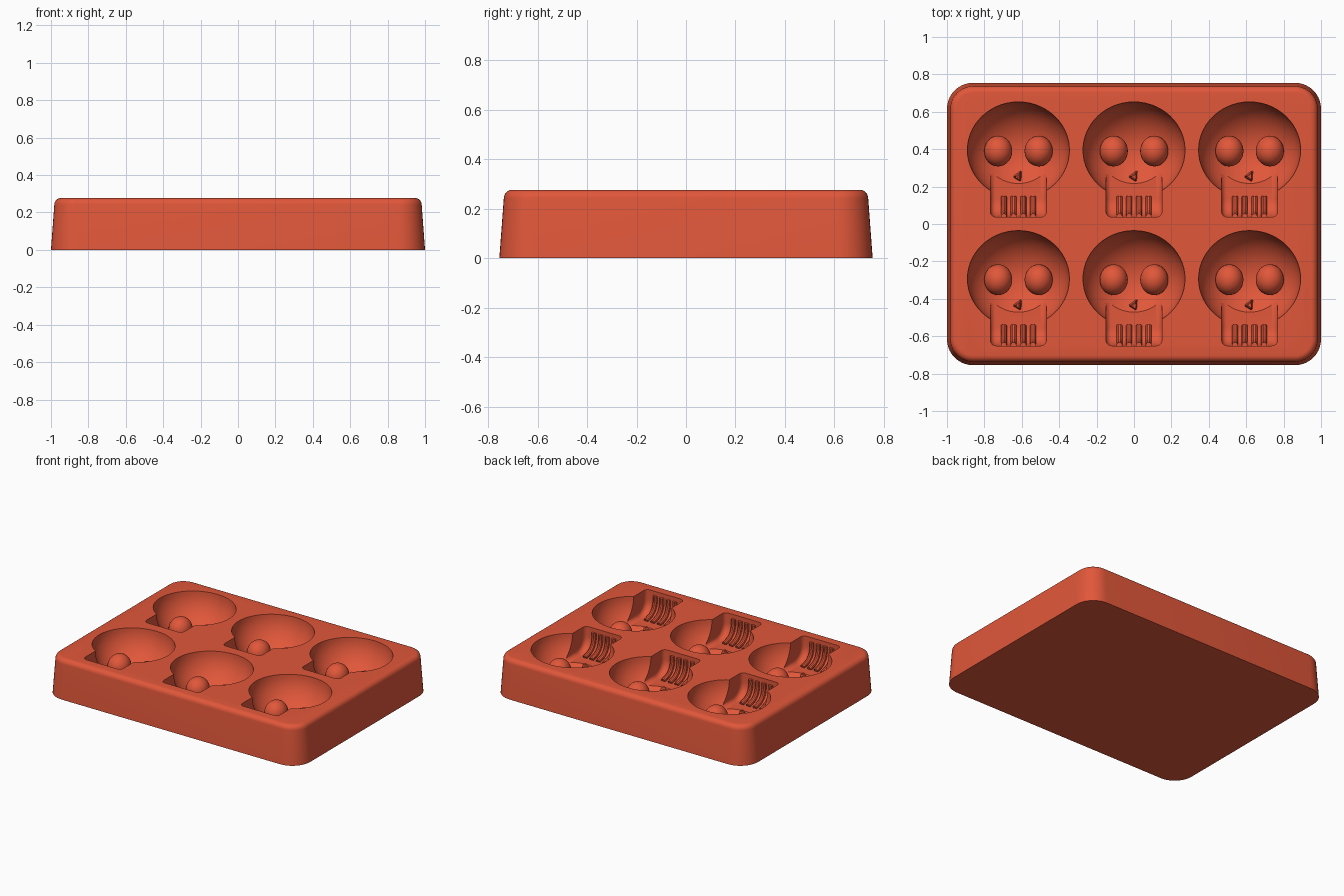
import bpy, bmesh, math
from mathutils import Matrix, Vector

cube = bpy.data.objects.get("Cube")
if cube:
    bpy.data.objects.remove(cube, do_unlink=True)

TOP = 0.277
CELLS = [(x, y) for y in (0.395, -0.293) for x in (-0.618, 0, 0.618)]

clay = bpy.data.materials.new("terracotta red")
clay.use_nodes = True
colour = (0.75, 0.095, 0.042, 1)
clay.diffuse_color = colour
clay.node_tree.nodes["Principled BSDF"].inputs["Base Color"].default_value = colour


def to_object(bm, name):
    bmesh.ops.recalc_face_normals(bm, faces=bm.faces[:])
    mesh = bpy.data.meshes.new(name)
    bm.to_mesh(mesh)
    bm.free()
    mesh.materials.append(clay)
    obj = bpy.data.objects.new(name, mesh)
    bpy.context.collection.objects.link(obj)
    return obj


def select_only(obj):
    bpy.ops.object.select_all(action='DESELECT')
    obj.select_set(True)
    bpy.context.view_layer.objects.active = obj


def smooth(obj, degrees=35):
    select_only(obj)
    bpy.ops.object.shade_smooth_by_angle(angle=math.radians(degrees))


def ellipsoid(bm, centre, radii, u=32, v=16):
    m = Matrix.Translation(centre) @ Matrix.Diagonal((*radii, 1))
    bmesh.ops.create_uvsphere(bm, u_segments=u, v_segments=v, radius=1, matrix=m)


def rounded_ring(bm, inset, z, radius=0.14, steps=10):
    hx, hy, r = 1 - inset, 0.755 - inset, radius - inset
    ring = []
    for q, (sx, sy) in enumerate(((1, 1), (-1, 1), (-1, -1), (1, -1))):
        for i in range(steps + 1):
            a = math.pi / 2 * (q + i / steps)
            ring.append(bm.verts.new((sx * (hx - r) + r * math.cos(a),
                                      sy * (hy - r) + r * math.sin(a), z)))
    return ring


# Tapered tray body with a rounded top edge
bm = bmesh.new()
BEV = 0.035
rings = [rounded_ring(bm, 0, 0)]
for i in range(7):
    a = math.pi / 2 * i / 6
    rings.append(rounded_ring(bm, 0.018 + BEV * (1 - math.cos(a)),
                              TOP - BEV + BEV * math.sin(a)))
for low, high in zip(rings, rings[1:]):
    for i in range(len(low)):
        j = (i + 1) % len(low)
        bm.faces.new((low[i], low[j], high[j], high[i]))
bm.faces.new(rings[0])
bm.faces.new(rings[-1])
tray = to_object(bm, "tray")

# Cranium bowl cutters
bm = bmesh.new()
for x, y in CELLS:
    ellipsoid(bm, (x, y, TOP + 0.003), (0.273, 0.258, 0.24), 56, 28)
bowls = to_object(bm, "bowl_cutter")

# Jaw pocket cutters: curved side profile extruded across, with rounded corners
JAW_DEPTH, JAW_R = 0.17, 0.1
bm = bmesh.new()
for x, y in CELLS:
    side = [(-0.08, 0.05), (-0.358, 0.05)]
    for i in range(9):
        a = math.pi / 2 * i / 8
        side.append((-0.358 + JAW_R * (1 - math.cos(a)),
                     -JAW_DEPTH + JAW_R * (1 - math.sin(a))))
    side.append((-0.08, -JAW_DEPTH))
    face = bm.faces.new([bm.verts.new((x - 0.15, y + py, TOP + pz)) for py, pz in side])
    ext = bmesh.ops.extrude_face_region(bm, geom=[face])
    moved = [g for g in ext["geom"] if isinstance(g, bmesh.types.BMVert)]
    bmesh.ops.translate(bm, verts=moved, vec=(0.3, 0, 0))
bmesh.ops.recalc_face_normals(bm, faces=bm.faces[:])
caps = [f for f in bm.faces if abs(f.normal.x) > 0.9]
rim = {e for f in caps for e in f.edges}
bmesh.ops.bevel(bm, geom=list(rim), offset=0.03, segments=4, profile=0.5, affect='EDGES')
jaws = to_object(bm, "jaw_cutter")

# Cut the cavities
for cutter in (bowls, jaws):
    cutter.hide_render = True
    mod = tray.modifiers.new("cavity", 'BOOLEAN')
    mod.operation = 'DIFFERENCE'
    mod.solver = 'EXACT'
    mod.object = cutter
    select_only(tray)
    bpy.ops.object.modifier_apply(modifier=mod.name)
for cutter in (bowls, jaws):
    bpy.data.objects.remove(cutter, do_unlink=True)
smooth(tray)

# Domed eye bumps
bm = bmesh.new()
for x, y in CELLS:
    for s in (-1, 1):
        ellipsoid(bm, (x + s * 0.108, y - 0.005, 0.105), (0.075, 0.082, 0.08))
smooth(to_object(bm, "eye_bumps"))

# Tapered triangular nose bumps
bm = bmesh.new()
for x, y in CELLS:
    m = (Matrix.Translation((x, y - 0.143, 0.08)) @ Matrix.Diagonal((0.86, 1, 1, 1))
         @ Matrix.Rotation(math.pi / 2, 4, 'Z'))
    bmesh.ops.create_cone(bm, cap_ends=True, segments=3, radius1=0.052,
                          radius2=0.022, depth=0.1, matrix=m)
bmesh.ops.bevel(bm, geom=bm.edges[:], offset=0.005, segments=2, affect='EDGES')
smooth(to_object(bm, "nose_bumps"))

# Tooth ridges following the curved jaw wall
PATH = [(-0.355, 0.03), (-0.353, 0.08), (-0.323, 0.137), (-0.25, 0.167)]
curve = bpy.data.curves.new("tooth_ridges", 'CURVE')
curve.dimensions = '3D'
curve.bevel_depth = 0.016
curve.bevel_resolution = 3
curve.resolution_u = 6
curve.use_fill_caps = True
for x, y in CELLS:
    for tx in (-0.078, -0.026, 0.026, 0.078):
        spline = curve.splines.new('BEZIER')
        spline.bezier_points.add(len(PATH) - 1)
        for p, (py, depth) in zip(spline.bezier_points, PATH):
            p.co = Vector((x + tx, y + py, TOP - depth))
            p.handle_left_type = p.handle_right_type = 'AUTO'
curve.materials.append(clay)
teeth = bpy.data.objects.new("tooth_ridges", curve)
bpy.context.collection.objects.link(teeth)
select_only(teeth)
bpy.ops.object.convert(target='MESH')
smooth(bpy.context.view_layer.objects.active)
